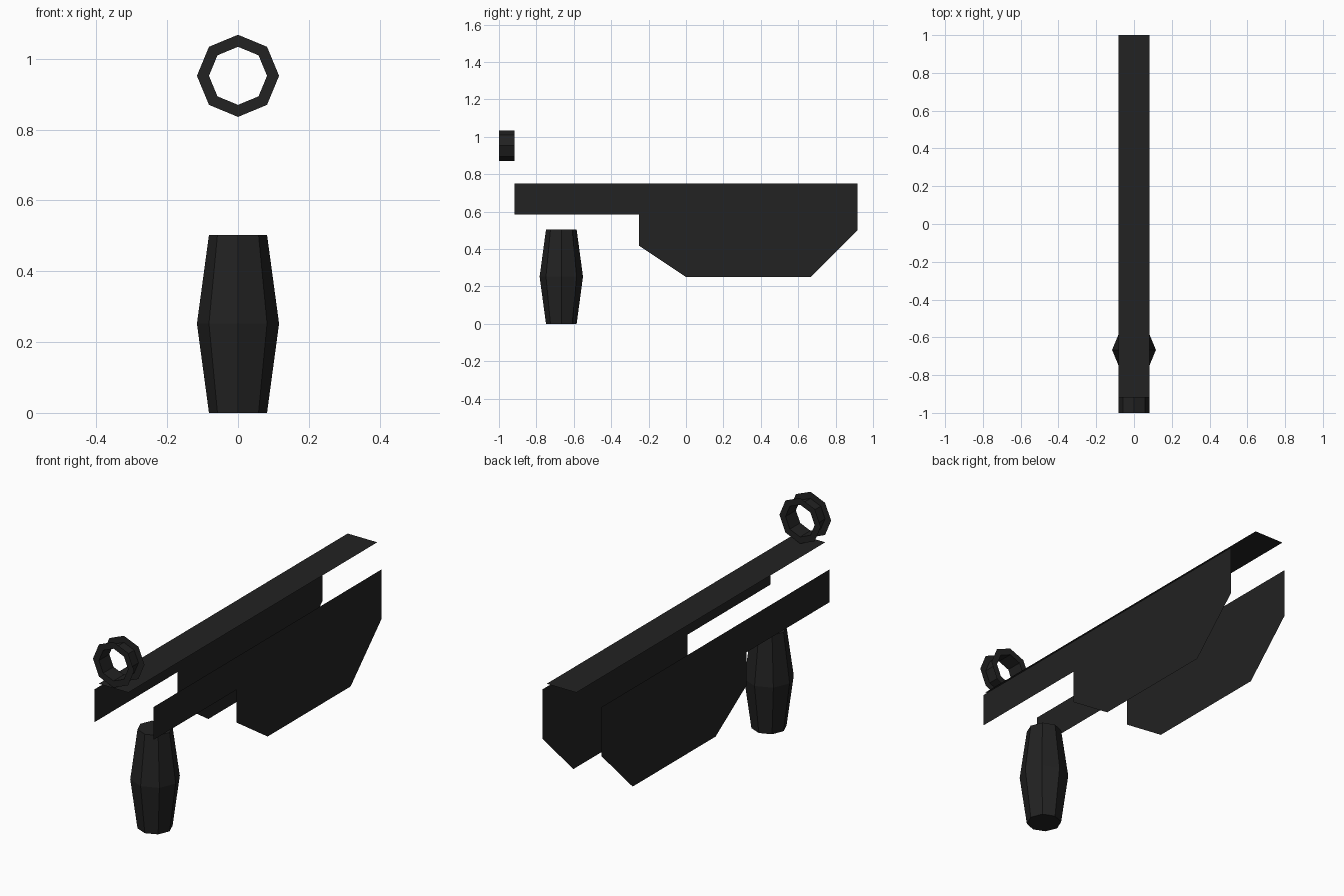
import bpy, bmesh, math

if "Cube" in bpy.data.objects:
    bpy.data.objects.remove(bpy.data.objects["Cube"])

U = 1 / 12  # the model sits on a 1/12 grid

black = bpy.data.materials.new("matte_black")
black.diffuse_color = (0.016, 0.016, 0.016, 1)
black.use_nodes = True
black.node_tree.nodes["Principled BSDF"].inputs["Base Color"].default_value = black.diffuse_color


def finish(name, bm):
    bmesh.ops.remove_doubles(bm, verts=bm.verts, dist=1e-5)
    mesh = bpy.data.meshes.new(name)
    bm.to_mesh(mesh)
    bm.free()
    mesh.materials.append(black)
    obj = bpy.data.objects.new(name, mesh)
    bpy.context.collection.objects.link(obj)
    return obj


def sheet(name, points):
    bm = bmesh.new()
    bm.faces.new([bm.verts.new(p) for p in points])
    return finish(name, bm)


def lathe(name, rings, point, closed=False, caps=False):
    """Join octagons (radius, offset) into bands; point() places each corner."""
    bm = bmesh.new()
    loops = []
    for r, h in rings:
        angles = [k * math.tau / 8 for k in range(8)]
        loops.append([bm.verts.new(point(r * math.cos(a), r * math.sin(a), h)) for a in angles])
    for a, b in zip(loops, loops[1:]):
        for k in range(8):
            j = (k + 1) % 8
            bm.faces.new((a[k], a[j], b[j], b[k]))
    if caps:
        bm.faces.new(loops[0][::-1])
        bm.faces.new(loops[-1])
    return finish(name, bm)


# Two open side plates of the body, (y, z) outline in grid units
outline = [(-11, 9), (-11, 7), (-3, 7), (-3, 5), (0, 3), (8, 3), (11, 6), (11, 9)]
for side, label in ((1, "right"), (-1, "left")):
    sheet(f"{label}_side_plate",
          [(side * 2 * U, y * U, z * U) for y, z in outline[::side]])

# Long flat top plate
sheet("top_plate", [(-U, -1, 10 * U), (U, -1, 10 * U), (U, 1, 10 * U), (-U, 1, 10 * U)])

# Front sight ring: two flat rims joined by the inner tube
R, r = 0.116, 0.082
lathe("sight_ring", [(R, -1), (r, -1), (r, -1 + U), (R, -1 + U)],
      lambda a, b, h: (a, h, b + 0.952))

# Handle: eight-sided grip, widest in the middle
lathe("handle", [(r, 0), (R, 0.252), (r, 0.503)],
      lambda a, b, h: (a, b - 8 * U, h), caps=True)
